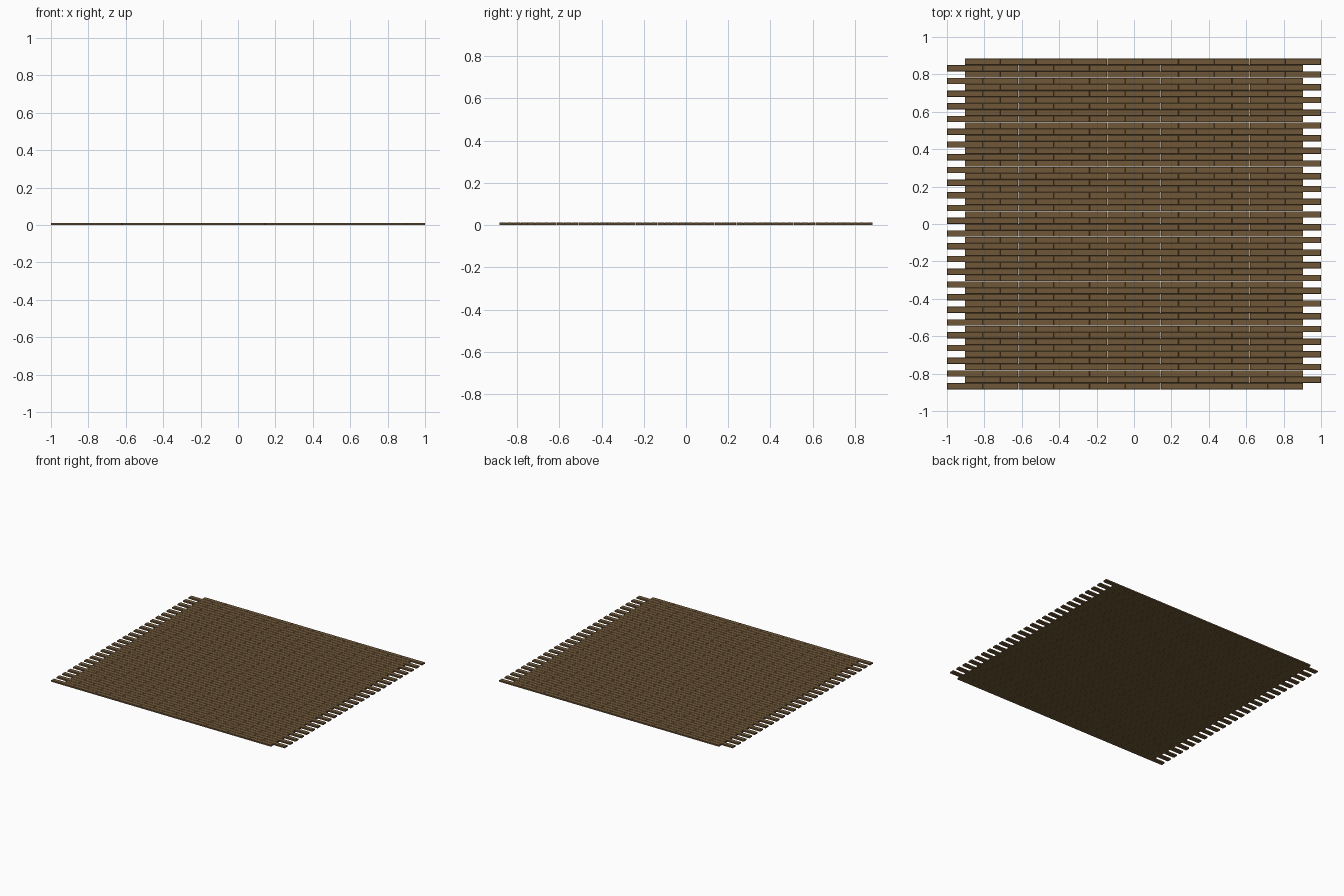
import bpy

if "Cube" in bpy.data.objects:
    bpy.data.objects.remove(bpy.data.objects["Cube"])

ROWS, COLS = 52, 10
L = 2 / (COLS + 0.5)      # plank pitch along x
W = 0.034                 # row pitch along y
T = 0.012                 # thickness
CHAMFER = 0.0016

wood = bpy.data.materials.new("wood")
wood.diffuse_color = (0.16, 0.095, 0.04, 1)
wood.use_nodes = True
wood.node_tree.nodes["Principled BSDF"].inputs["Base Color"].default_value = wood.diffuse_color


def ring(cx, cy, z, inset):
    a, b = L / 2 - inset, W / 2 - inset
    return [(cx - a, cy - b, z), (cx + a, cy - b, z),
            (cx + a, cy + b, z), (cx - a, cy + b, z)]


# Planks in a running bond, each with a chamfered top edge
verts, faces = [], []
for r in range(ROWS):
    cy = (r - (ROWS - 1) / 2) * W
    shift = L / 2 if r % 2 else 0
    for c in range(COLS):
        cx = -1 + shift + (c + 0.5) * L
        n = len(verts)
        verts += ring(cx, cy, 0, 0.0002)
        verts += ring(cx, cy, T - CHAMFER, 0.0002)
        verts += ring(cx, cy, T, CHAMFER)
        faces += [(n + 3, n + 2, n + 1, n), (n + 8, n + 9, n + 10, n + 11)]
        for k in (n, n + 4):
            for i in range(4):
                j = (i + 1) % 4
                faces.append((k + i, k + j, k + 4 + j, k + 4 + i))

mesh = bpy.data.meshes.new("floor_planks")
mesh.from_pydata(verts, [], faces)
mesh.materials.append(wood)
bpy.context.collection.objects.link(bpy.data.objects.new("floor_planks", mesh))
